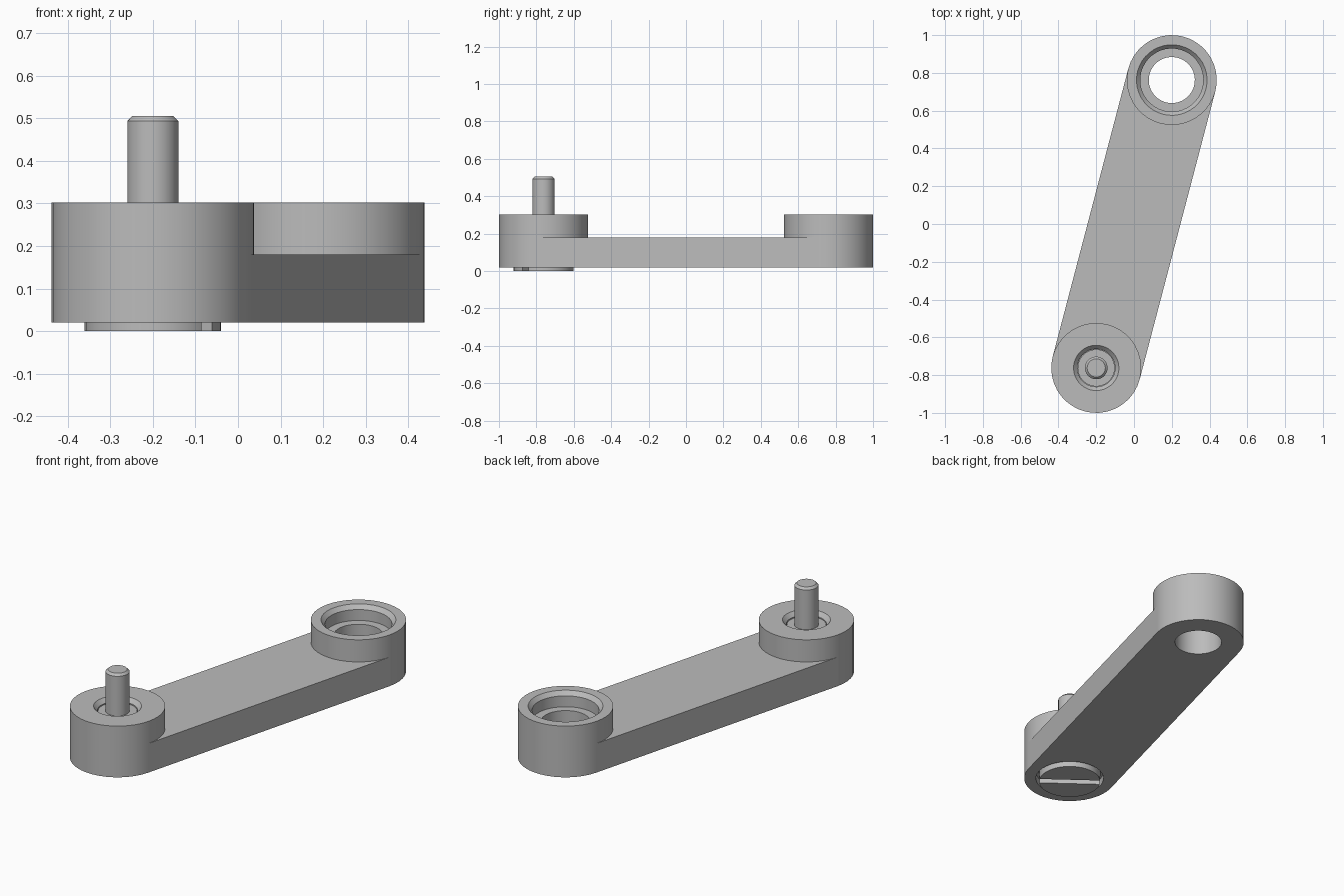
import bpy, bmesh, math
from mathutils import Vector

if "Cube" in bpy.data.objects:
    bpy.data.objects.remove(bpy.data.objects["Cube"])

SEG = 40
R = 0.238
BASE, DECK, TOP = 0.02, 0.18, 0.302
PIN = Vector((-0.2, -0.762))
EYE = -PIN
AXIS = math.atan2(EYE.y - PIN.y, EYE.x - PIN.x)

grey = bpy.data.materials.new("plain_grey")
grey.use_nodes = True
grey.diffuse_color = (0.5, 0.5, 0.5, 1)
grey.node_tree.nodes["Principled BSDF"].inputs["Base Color"].default_value = (0.5, 0.5, 0.5, 1)


def finish(name, bm):
    bmesh.ops.remove_doubles(bm, verts=bm.verts, dist=1e-5)
    bmesh.ops.recalc_face_normals(bm, faces=bm.faces)
    mesh = bpy.data.meshes.new(name)
    bm.to_mesh(mesh)
    bm.free()
    mesh.materials.append(grey)
    ob = bpy.data.objects.new(name, mesh)
    bpy.context.collection.objects.link(ob)
    return ob


def smooth(ob):
    bpy.ops.object.select_all(action='DESELECT')
    ob.select_set(True)
    bpy.context.view_layer.objects.active = ob
    bpy.ops.object.shade_smooth_by_angle(angle=math.radians(30))


def lathe(name, centre, profile, closed):
    """Spin an (r, z) profile about a vertical axis."""
    bm = bmesh.new()
    start = Vector((math.cos(AXIS), math.sin(AXIS), 0))
    verts = [bm.verts.new(Vector((*centre, z)) + start * r) for r, z in profile]
    edges = [bm.edges.new(p) for p in zip(verts, verts[1:])]
    if closed:
        edges.append(bm.edges.new((verts[-1], verts[0])))
    bmesh.ops.spin(bm, geom=verts + edges, cent=(*centre, 0), axis=(0, 0, 1),
                   angle=math.tau, steps=SEG, use_merge=False)
    return finish(name, bm)


# Flat web, hollowed at both ends to meet the bosses
bm = bmesh.new()
outline = []
for centre, facing in ((PIN, AXIS), (EYE, AXIS + math.pi)):
    for i in range(SEG // 2 + 1):
        a = facing + math.pi / 2 - i * math.tau / SEG
        outline.append(bm.verts.new((centre.x + R * math.cos(a), centre.y + R * math.sin(a), BASE)))
face = bm.faces.new(outline)
up = bmesh.ops.extrude_face_region(bm, geom=[face])
bmesh.ops.translate(bm, vec=(0, 0, DECK - BASE),
                    verts=[v for v in up["geom"] if isinstance(v, bmesh.types.BMVert)])
bmesh.ops.triangulate(bm, faces=[f for f in bm.faces if len(f.verts) > 4])
smooth(finish("arm_web", bm))

# Open boss with chamfered counterbore and through hole
smooth(lathe("socket_boss", EYE, [
    (R, BASE), (R, TOP), (0.187, TOP), (0.167, 0.28),
    (0.167, 0.22), (0.122, 0.22), (0.122, BASE)], True))

# Boss that holds the screw, recessed underneath
smooth(lathe("screw_boss", PIN, [
    (R, BASE), (R, TOP), (0.12, TOP), (0.1, 0.28),
    (0.1, 0.06), (0.177, 0.06), (0.177, BASE)], True))

# Screw: head, shoulder and chamfered pin
screw = lathe("shoulder_screw", PIN, [
    (0, 0), (0.16, 0), (0.16, 0.058), (0.098, 0.058), (0.098, 0.275),
    (0.06, 0.275), (0.06, 0.493), (0.048, 0.505), (0, 0.505)], False)

# Driver slot cut across the screw head
bpy.ops.mesh.primitive_cube_add(size=1, location=(*PIN, 0), rotation=(0, 0, math.radians(-37)))
slot = bpy.context.object
slot.name = "slot_cutter"
slot.scale = (0.5, 0.04, 0.06)
slot.hide_render = True
slot.data.materials.append(grey)
cut = screw.modifiers.new("slot", 'BOOLEAN')
cut.operation, cut.object, cut.solver = 'DIFFERENCE', slot, 'EXACT'
bpy.ops.object.select_all(action='DESELECT')
screw.select_set(True)
bpy.context.view_layer.objects.active = screw
bpy.ops.object.modifier_apply(modifier=cut.name)
bpy.data.objects.remove(slot)
smooth(screw)
